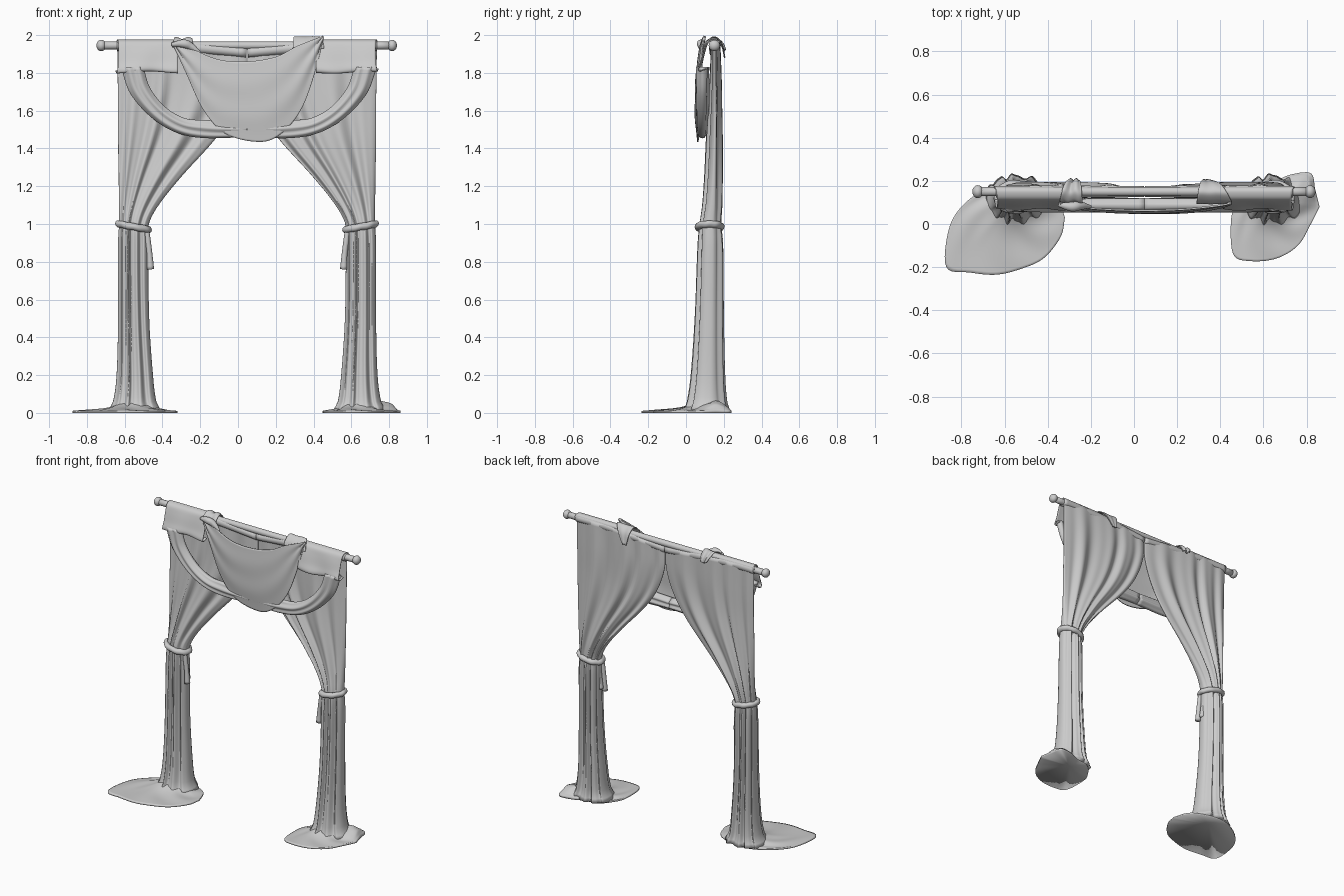
import bpy, bmesh, math
from math import sin, cos, pi
from mathutils import Vector

if "Cube" in bpy.data.objects:
    bpy.data.objects.remove(bpy.data.objects["Cube"])

MID = 0.048          # plane about which the two curtains mirror


def side_x(x, side):
    return x if side < 0 else 2 * MID - x


def curve(keys, t):
    """Smooth interpolation through (t, a, b, ...) keys."""
    n = len(keys)
    t = min(max(t, keys[0][0]), keys[-1][0])
    i = 0
    while i < n - 2 and t > keys[i + 1][0]:
        i += 1

    def slope(j, c):
        a, b = keys[max(j - 1, 0)], keys[min(j + 1, n - 1)]
        return (b[c] - a[c]) / (b[0] - a[0])
    p, q = keys[i], keys[i + 1]
    h = q[0] - p[0]
    s = (t - p[0]) / h
    out = []
    for c in range(1, len(p)):
        out.append((2*s**3 - 3*s*s + 1) * p[c] + (s**3 - 2*s*s + s) * h * slope(i, c)
                   + (3*s*s - 2*s**3) * q[c] + (s**3 - s*s) * h * slope(i + 1, c))
    return out


def path(points):
    """Give evenly spaced keys to a list of points."""
    return [(i / (len(points) - 1), *p) for i, p in enumerate(points)]


def loft(name, f, nu, nv, wrap=False, caps=False, thick=0):
    """Surface f(u, v); u runs across (optionally closed), v along."""
    bm = bmesh.new()
    cols = nu if wrap else nu + 1
    rows = [[bm.verts.new(f(i / nu, j / nv)) for i in range(cols)] for j in range(nv + 1)]
    for a, b in zip(rows, rows[1:]):
        for i in range(nu):
            k = (i + 1) % cols
            bm.faces.new((a[i], a[k], b[k], b[i]))
    if caps:
        bm.faces.new(rows[0])
        bm.faces.new(rows[-1])
    bmesh.ops.remove_doubles(bm, verts=bm.verts, dist=1e-5)
    bmesh.ops.recalc_face_normals(bm, faces=bm.faces)
    me = bpy.data.meshes.new(name)
    bm.to_mesh(me)
    bm.free()
    me.shade_smooth()
    ob = bpy.data.objects.new(name, me)
    bpy.context.collection.objects.link(ob)
    if thick:
        m = ob.modifiers.new("thickness", 'SOLIDIFY')
        m.thickness, m.offset = thick, 0
    return ob


def tube(name, points, radii, n=14, segs=24):
    """Round tube along points, radius varying along it."""
    pk, rk = path(points), path([(r,) for r in radii])

    def f(u, v):
        p = Vector(curve(pk, v))
        d = (Vector(curve(pk, min(v + .01, 1))) - Vector(curve(pk, max(v - .01, 0)))).normalized()
        a = d.cross(Vector((0, 1, 0))).normalized()
        b = d.cross(a)
        return p + (a * cos(2*pi*u) + b * sin(2*pi*u)) * curve(rk, v)[0]
    return loft(name, f, n, segs, True, True)


# Rod with ball ends
tube("rod", [(-.72, .15, 1.945), (.815, .15, 1.945)], [.021, .021])
for n, x in (("left_finial", -.724), ("right_finial", .816)):
    bpy.ops.mesh.primitive_uv_sphere_add(segments=20, ring_count=12, radius=.03, location=(x, .15, 1.945))
    bpy.context.object.name = n
    bpy.context.object.scale.x = .85
    bpy.ops.object.shade_smooth()

# Curtain body: z, outer x, inner x, middle y, half depth, pleat depth
BODY = [(.01, -.69, -.405, .11, .115, .01), (.06, -.662, -.432, .112, .095, .012),
        (.2, -.643, -.45, .117, .078, .013), (.5, -.635, -.47, .124, .064, .013),
        (.9, -.635, -.475, .13, .055, .012), (1.0, -.63, -.472, .13, .05, .008),
        (1.1, -.63, -.42, .14, .042, .011), (1.25, -.632, -.3, .147, .034, .014),
        (1.45, -.635, -.12, .152, .028, .015), (1.6, -.635, -.02, .155, .024, .013),
        (1.77, -.637, .04, .158, .022, .009), (1.96, -.64, .046, .158, .02, .004)]


def curtain(side):
    def f(u, v):
        z = .01 + 1.95 * v
        xo, xi, yc, hy, amp = curve(BODY, z)
        th = 2 * pi * u
        s = (1 - cos(th)) / 2
        x = xo + (xi - xo) * s
        sy = abs(sin(th)) ** .8 * (1 if sin(th) > 0 else -1)
        w = s + .05 * sin(6 * s + side) + .01 * sin(3 * z + side)
        rip = (cos(2*pi*4*w) + .45 * cos(2*pi*7*w + side)) * abs(sin(th))
        dip = .04 * max(0, 1 - (MID - x) / .4) * max(0, min(1, (z - 1.75) / .2))
        return side_x(x, side), yc + hy * sy + amp * rip, z - dip
    return f


# Floor puddles: outlines run anticlockwise from +x
PUDDLE = {-1: [(-.32, .03), (-.36, .13), (-.45, .18), (-.56, .2), (-.68, .17), (-.8, .08), (-.86, -.03),
               (-.87, -.2), (-.76, -.225), (-.64, -.235), (-.53, -.21), (-.42, -.16), (-.34, -.06), (-.32, .03)],
          1: [(.86, .08), (.84, .16), (.82, .235), (.73, .23), (.65, .2), (.55, .18), (.48, .1),
              (.45, .02), (.46, -.14), (.54, -.172), (.66, -.16), (.76, -.1), (.82, .0), (.86, .08)]}


def puddle(side):
    keys = path(PUDDLE[side])
    cx, cy = side_x(-.548, side), .11

    def f(u, v):
        ox, oy = curve(keys, u)
        if v == 0:
            return cx, cy, 0
        if v < .06:
            return ox, oy, 0                      # underside out to the hem
        t = (v - .08) / .92 if v > .09 else 0     # 0 at hem, 1 at column
        a = math.atan2(oy - cy, ox - cx)
        bx, by = cx + .08 * cos(a), cy + .07 * sin(a)
        x, y = ox + (bx - ox) * t, oy + (by - oy) * t
        z = .011 + .05 * t ** 4 + .004 * sin(pi * t) * (1 + sin(7 * a + 5 * t))
        if side > 0:                              # rolled-up heap at the back
            z += .045 * math.exp(-((x - .78) ** 2 + (y - .16) ** 2) / .004) * min(1, .2 + 5 * t)
        return x, y, z
    return f


# Side swag: outer/lower edge and inner/upper edge (x, z each)
SWAG = path([(-.62, 1.83, -.5, 1.83), (-.57, 1.69, -.465, 1.72), (-.46, 1.565, -.385, 1.62),
             (-.33, 1.485, -.28, 1.56), (-.18, 1.455, -.16, 1.55), (MID, 1.46, MID, 1.54)])


def swag(side):
    def f(u, v):
        ox, oz, ix, iz = curve(SWAG, v)
        th = 2 * pi * u
        s = (1 - cos(th)) / 2
        fold = .006 * sin(2*pi*2.2*s + 4*v) * abs(sin(th))
        shift = .02 * (1 - v) if side > 0 else 0
        return (side_x(ox + (ix - ox) * s, side) + shift,
                .088 - .03 * sin(th) + fold, oz + (iz - oz) * s)
    return f


# Header flap: profile over the rod (y, z), hanging at the front
FLAP = path([(.17, 1.955), (.165, 1.968), (.148, 1.975), (.118, 1.962), (.1, 1.92),
             (.083, 1.86), (.07, 1.82), (.08, 1.805), (.115, 1.815)])


def flap(side):
    def f(u, v):
        y, z = curve(FLAP, v)
        x = -.648 + .33 * u + .015 * sin(pi * v) * (1 - u)
        k = max(0, v - .4)
        return (side_x(x, side), y + k * .014 * sin(9 * u + 4 * v + side),
                z + k * .012 * sin(5 * u + side))
    return f


# Tieback rope, tilted ring round the bundle
def tie(side):
    def f(u, v):
        a, b = 2 * pi * v, 2 * pi * u
        r = .019 * (1 + .06 * sin(8 * a + b))
        x = -.553 + (.078 + r * cos(b)) * cos(a)
        return (side_x(x, side), .125 + (.06 + r * cos(b)) * sin(a),
                .985 + r * sin(b) - .18 * (x + .552))
    return f


for side, n in ((-1, "left"), (1, "right")):
    loft(n + "_curtain", curtain(side), 140, 80, True, True)
    loft(n + "_floor_puddle", puddle(side), 80, 24, True)
    loft(n + "_side_swag", swag(side), 36, 40, True, True)
    loft(n + "_header_flap", flap(side), 30, 36, thick=.006)
    loft(n + "_tieback", tie(side), 12, 96, True)
    X = lambda x: side_x(x, side)
    # cloth sleeve sagging along the rod
    tube(n + "_rod_sleeve", [(X(-.64), .15, 1.945), (X(-.45), .15, 1.945), (X(-.2), .15, 1.93),
                             (X(.045), .15, 1.908)], [.028, .028, .028, .026])
    # two tassel cords
    for k, (dx, y, zb) in enumerate(((0, .1, .76), (-.015, .125, .78))):
        tube(f"{n}_tassel_{k + 1}", [(X(-.485 + dx), y, .985), (X(-.478 + dx), y, .92),
                                     (X(-.468 + dx), y, .84), (X(-.463 + dx), y, zb)],
             [.012, .015, .015, .019], 12, 14)

# Centre swag: top edge and lower edge (x, z each)
TOP = path([(-.34, 1.965), (-.24, 1.925), (-.1, 1.87), (.05, 1.86), (.2, 1.885), (.32, 1.945), (.45, 1.995)])
LOW = path([(-.345, 1.955), (-.27, 1.79), (-.18, 1.6), (-.06, 1.475), (.12, 1.435),
            (.23, 1.48), (.33, 1.6), (.4, 1.78), (.452, 1.985)])


def centre(u, v):
    tx, tz = curve(TOP, u)
    lx, lz = curve(LOW, u)
    m = sin(pi * u)
    y = .098 - .035 * m ** .7 - .014 * m * sin(pi * v)
    y += .005 * sin(2*pi*2*v + 4*u) * (1 - .6 * m) * sin(pi * v)
    return tx + (lx - tx) * v, y, tz + (lz - tz) * v


loft("centre_swag", centre, 60, 40, thick=.008)

# Swag corners thrown over the rod: front edges, back edges, lift, back tip height, waviness
for n, a, b, c, d, lift, back, wave in (("left", -.345, -.24, -.3, -.25, 0, 1.92, .005),
                                        ("right", .29, .455, .32, .35, .008, 1.88, .001)):
    prof = path([(.095, 1.93), (.112, 1.964), (.15, 1.982 + lift), (.188, 1.955), (.205, back)])

    def over(u, v):
        y, z = curve(prof, v)
        x0, x1 = a + (c - a) * v * v, b + (d - b) * v * v
        return x0 + (x1 - x0) * u, y + wave * sin(12 * u), z + wave * sin(9 * u + 1)
    loft(n + "_swag_corner", over, 20, 20, thick=.006)
# Gathered folds at the left corner
tube("left_corner_fold", [(-.35, .09, 1.95), (-.29, .08, 1.955), (-.25, .085, 1.94), (-.2, .08, 1.905)],
     [.01, .022, .02, .006])
